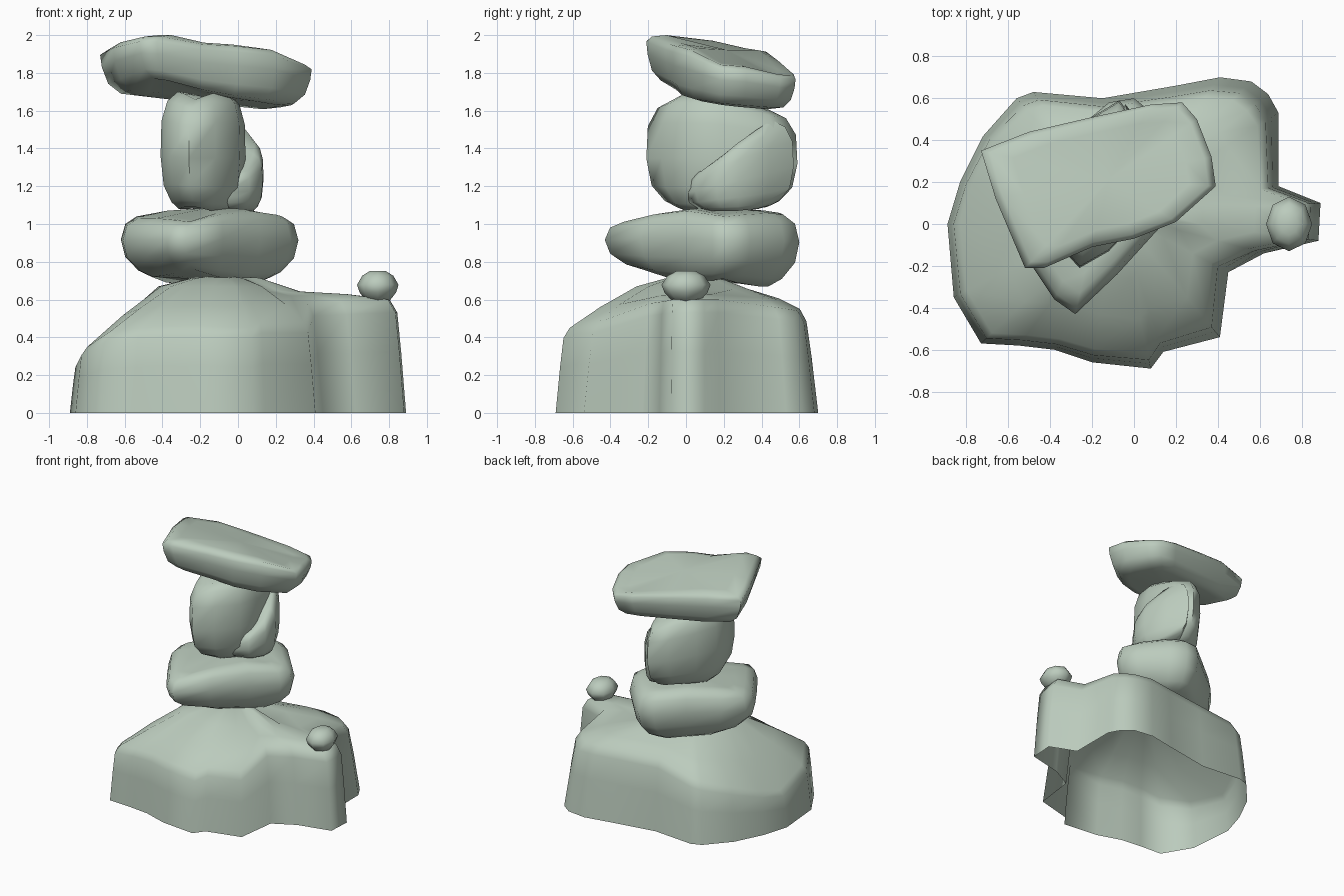
import bpy, bmesh, math

stone_mat = bpy.data.materials.new("pale_grey_green")
stone_mat.diffuse_color = (0.5, 0.6, 0.51, 1)


def loft(name, rings, caps, sharp=75):
    """Bridge equal-length rings; caps = (bottom point or None, top point)."""
    bm = bmesh.new()
    rows = [[bm.verts.new(p) for p in r] for r in rings]
    n = len(rows[0])
    for a, b in zip(rows, rows[1:]):
        for i in range(n):
            j = (i + 1) % n
            bm.faces.new((a[i], a[j], b[j], b[i]))
    for row, tip in zip((rows[0], rows[-1]), caps):
        if tip:
            c = bm.verts.new(tip)
            for i in range(n):
                bm.faces.new((row[i], row[(i + 1) % n], c))
    bmesh.ops.recalc_face_normals(bm, faces=bm.faces)
    me = bpy.data.meshes.new(name)
    bm.to_mesh(me)
    bm.free()
    ob = bpy.data.objects.new(name, me)
    bpy.context.collection.objects.link(ob)
    me.materials.append(stone_mat)
    bpy.ops.object.select_all(action='DESELECT')
    ob.select_set(True)
    bpy.context.view_layer.objects.active = ob
    bpy.ops.object.shade_smooth_by_angle(angle=math.radians(sharp))
    return ob


def stone(name, outline, profile, bulge=0.0):
    """Outline points (x, y, low, high) swept through (height share, scale) rings."""
    n = len(outline)
    cx, cy, lo, hi = (sum(p[k] for p in outline) / n for k in range(4))
    rings = [[(cx + (x - cx) * s, cy + (y - cy) * s, a + (b - a) * f)
              for x, y, a, b in outline] for f, s in profile]
    return loft(name, rings, ((cx, cy, lo), (cx, cy, hi + bulge)))


# Base boulder, open below: foot outline with shoulder height and shoulder scale
foot = [
    (.88, -.08, .59, .94), (.89, .10, .59, .94), (.69, .18, .59, .92),
    (.69, .53, .55, .90), (.64, .62, .54, .89), (.56, .68, .53, .89),
    (.41, .70, .54, .88), (.20, .66, .54, .89), (-.15, .60, .54, .91),
    (-.48, .63, .48, .92), (-.56, .60, .46, .92), (-.72, .42, .40, .94),
    (-.83, .20, .32, .95), (-.89, .0, .27, .955), (-.86, -.35, .34, .95),
    (-.73, -.57, .42, .95), (-.55, -.58, .44, .95), (-.38, -.60, .45, .95),
    (-.20, -.66, .45, .94), (.08, -.69, .44, .93), (.14, -.61, .47, .92),
    (.41, -.54, .47, .90), (.45, -.23, .57, .88), (.62, -.14, .58, .92)]
cx, cy = -.08, .05


def base_ring(scale, height):
    return [(cx + (x - cx) * scale(s), cy + (y - cy) * scale(s), height(z))
            for x, y, z, s in foot]


loft("base_boulder", [
    base_ring(lambda s: 1, lambda z: 0),
    base_ring(lambda s: 1 - (1 - s) * .45, lambda z: z * .55),
    base_ring(lambda s: 1 - (1 - s) * .8, lambda z: z * .9),
    base_ring(lambda s: s - .03, lambda z: z + .01),
    base_ring(lambda s: .68, lambda z: z + (.66 - z) * .55),
    base_ring(lambda s: .42, lambda z: .67 - .3 * max(0, z - .5)),
    base_ring(lambda s: .2, lambda z: .715)], (None, (cx, cy, .725)), 80)

# Lower stone lying on the base, turned diagonally
stone("lower_stone", [
    (-.28, -.43, .76, 1.02), (-.08, -.24, .72, 1.06), (.12, -.02, .70, 1.08),
    (.28, .14, .70, 1.06), (.32, .23, .71, 1.05), (.26, .34, .69, 1.06),
    (.10, .52, .67, 1.07), (.0, .60, .67, 1.06), (-.12, .58, .67, 1.07),
    (-.30, .43, .68, 1.08), (-.50, .27, .69, 1.07), (-.62, .13, .72, 1.05),
    (-.61, .0, .72, 1.04), (-.50, -.18, .73, 1.04), (-.38, -.36, .75, 1.03)],
    [(0, .65), (.1, .8), (.32, .95), (.6, 1), (.85, .95), (.97, .82), (1, .65)], .03)

# Upright middle stone and the low shoulder on its right
upright = [(0, .6), (.06, .76), (.2, .93), (.45, 1), (.75, .98), (.92, .85), (1, .62)]
stone("middle_stone", [
    (-.26, -.21, 1.09, 1.66), (-.12, -.13, 1.07, 1.69), (.01, .01, 1.07, 1.69),
    (.04, .18, 1.07, 1.68), (.03, .34, 1.07, 1.65), (.01, .48, 1.08, 1.62),
    (-.07, .59, 1.09, 1.60), (-.20, .51, 1.10, 1.63), (-.33, .34, 1.09, 1.67),
    (-.41, .20, 1.08, 1.70), (-.41, .05, 1.08, 1.70), (-.36, -.10, 1.09, 1.69)],
    upright, .01)
stone("middle_stone_shoulder", [
    (-.06, .0, 1.07, 1.28), (.06, .05, 1.07, 1.30), (.13, .16, 1.07, 1.37),
    (.135, .28, 1.07, 1.43), (.06, .44, 1.08, 1.50), (-.04, .57, 1.10, 1.55),
    (-.12, .46, 1.08, 1.50), (-.12, .20, 1.07, 1.38)], upright)

# Tilted top slab
stone("top_slab", [
    (-.73, .35, 1.68, 1.93), (-.66, .12, 1.70, 1.97), (-.52, -.21, 1.76, 2.0),
    (-.43, -.21, 1.75, 2.0), (-.20, -.11, 1.70, 1.96), (.0, -.07, 1.67, 1.95),
    (.20, .01, 1.65, 1.93), (.39, .18, 1.63, 1.85), (.37, .32, 1.62, 1.84),
    (.30, .50, 1.61, 1.80), (.23, .58, 1.61, 1.79), (.08, .57, 1.62, 1.82),
    (-.20, .51, 1.64, 1.87), (-.50, .44, 1.66, 1.92)],
    [(0, .65), (.04, .82), (.25, .93), (.6, .985), (.86, 1), (.97, .93), (1, .75)], .02)

# Small pebble on the side ledge
stone("pebble", [
    (.74 + .11 * math.cos(i * math.pi / 4), .13 * math.sin(i * math.pi / 4), .59, .75)
    for i in range(8)],
    [(0, .55), (.3, .88), (.55, 1), (.85, .75), (1, .4)])
